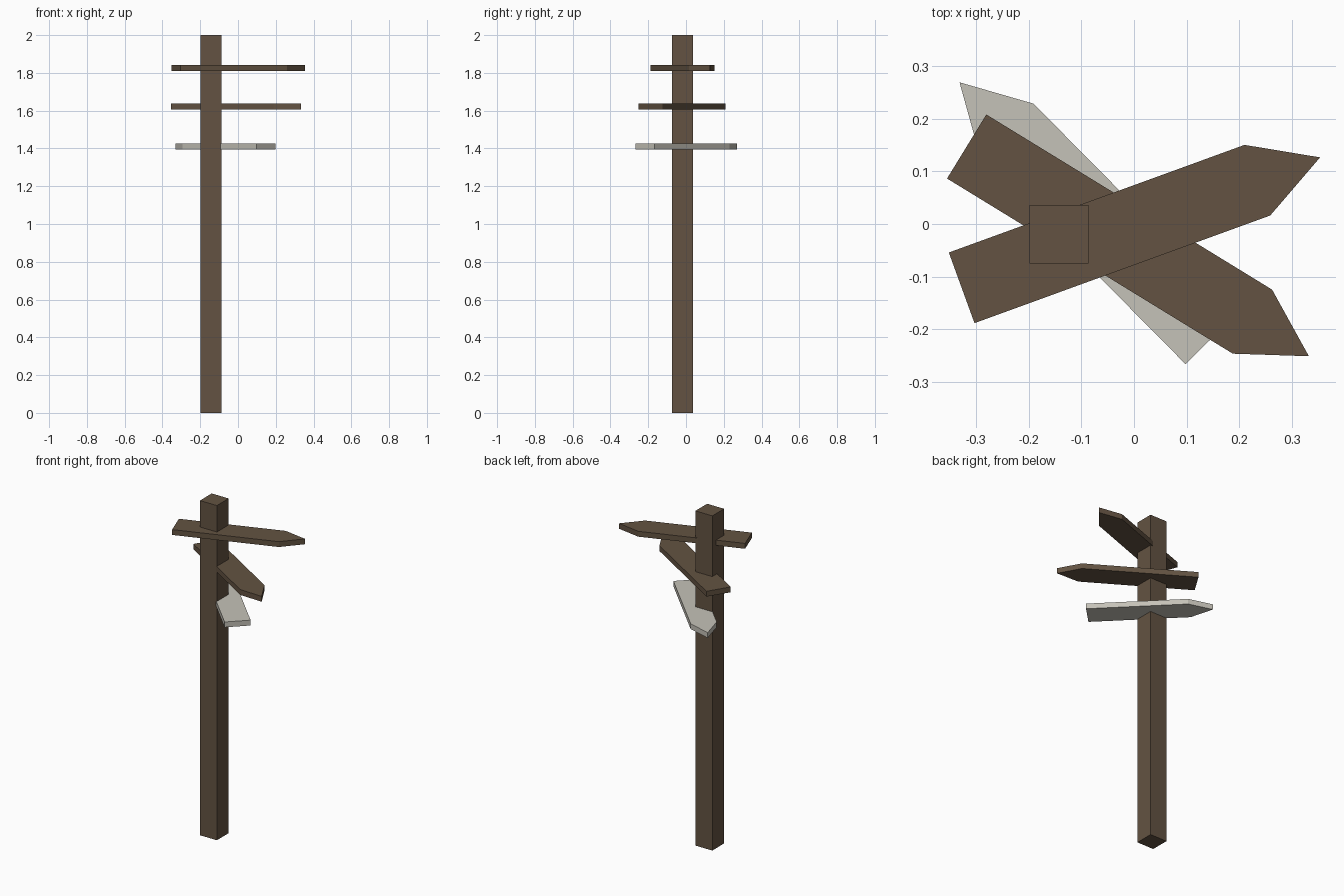
import bpy
import bmesh
from math import radians
from mathutils import Matrix

cube = bpy.data.objects.get("Cube")
if cube:
    bpy.data.objects.remove(cube, do_unlink=True)


def make_material(name, rgb):
    mat = bpy.data.materials.new(name)
    mat.use_nodes = True
    color = (*rgb, 1.0)
    mat.diffuse_color = color
    mat.node_tree.nodes["Principled BSDF"].inputs["Base Color"].default_value = color
    return mat


def prism(name, outline, bottom, top, mat, matrix=Matrix()):
    """Extrude a flat outline from bottom to top and place it."""
    bm = bmesh.new()
    face = bm.faces.new([bm.verts.new((x, y, bottom)) for x, y in outline])
    ext = bmesh.ops.extrude_face_region(bm, geom=[face])
    verts = [v for v in ext["geom"] if isinstance(v, bmesh.types.BMVert)]
    bmesh.ops.translate(bm, verts=verts, vec=(0, 0, top - bottom))
    bmesh.ops.recalc_face_normals(bm, faces=bm.faces)
    bm.transform(matrix)
    mesh = bpy.data.meshes.new(name)
    bm.to_mesh(mesh)
    bm.free()
    mesh.materials.append(mat)
    obj = bpy.data.objects.new(name, mesh)
    bpy.context.collection.objects.link(obj)
    return obj


def sign(name, tail, angle, shoulder, tip, z, mat):
    """Arrow board running from the middle of its tail edge along an angle."""
    w = 0.0715
    outline = [(0, -w), (shoulder, -w), (tip, 0), (shoulder, w), (0, w)]
    place = Matrix.Translation((*tail, z)) @ Matrix.Rotation(radians(angle), 4, "Z")
    return prism(name, outline, -0.016, 0.016, mat, place)


wood = make_material("brown wood", (0.125, 0.086, 0.054))
grey = make_material("pale grey paint", (0.56, 0.54, 0.48))

# Square post
x0, x1, y0, y1 = -0.199, -0.087, -0.075, 0.036
prism("post", [(x0, y0), (x1, y0), (x1, y1), (x0, y1)], 0, 2, wood)

# Three arrow boards
sign("top_sign", (-0.328, -0.1215), 20, 0.599, 0.726, 1.826, wood)
sign("middle_sign", (-0.3185, 0.1475), -31.5, 0.638, 0.764, 1.621, wood)
sign("lower_sign", (0.149, -0.2165), 134.7, 0.556, 0.684, 1.411, grey)
